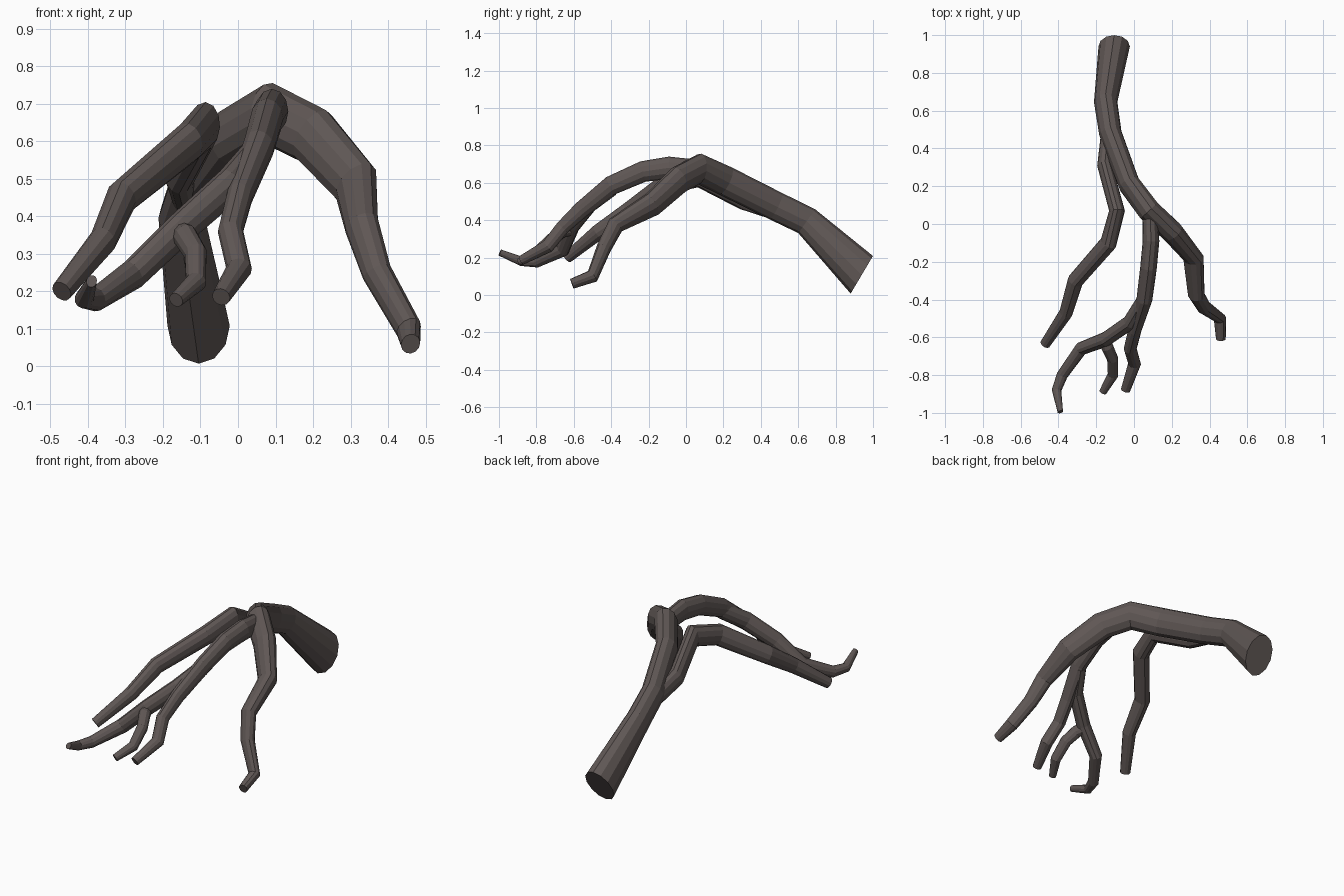
import bpy, bmesh, math
from mathutils import Vector

SIDES = 12
bark = bpy.data.materials.new("bark")
bark.diffuse_color = (0.115, 0.095, 0.09, 1)


def limb(name, stations, start_dir=None):
    """Faceted tube: each station is x, y, z, half width, half height."""
    pts = [Vector(s[:3]) for s in stations]
    n = len(pts)
    segs = [(pts[i + 1] - pts[i]).normalized() for i in range(n - 1)]
    bm = bmesh.new()
    rings, side = [], None
    for i, s in enumerate(stations):
        t = (segs[max(i - 1, 0)] + segs[min(i, n - 2)]).normalized()
        if i == 0 and start_dir:
            t = Vector(start_dir).normalized()
        # carry the cross-section along the path without twisting
        side = t.cross(Vector((0, 0, 1))) if side is None else side - t * side.dot(t)
        side.normalize()
        up = side.cross(t)
        ring = []
        for k in range(SIDES):
            a = 2 * math.pi * k / SIDES
            ring.append(bm.verts.new(pts[i] + side * s[3] * math.cos(a) + up * s[4] * math.sin(a)))
        rings.append(ring)
    for a, b in zip(rings, rings[1:]):
        for k in range(SIDES):
            j = (k + 1) % SIDES
            bm.faces.new((a[k], a[j], b[j], b[k]))
    bm.faces.new(rings[0])
    bm.faces.new(rings[-1])
    bmesh.ops.recalc_face_normals(bm, faces=bm.faces)
    mesh = bpy.data.meshes.new(name)
    bm.to_mesh(mesh)
    bm.free()
    mesh.materials.append(bark)
    ob = bpy.data.objects.new(name, mesh)
    bpy.context.collection.objects.link(ob)
    return ob


# Thick trunk, arching over and running on into the right branch
limb("trunk_and_right_branch", [
    (-0.105, 0.94, 0.108, .083, .117),
    (-0.15, 0.645, 0.395, .062, .078),
    (-0.125, 0.48, 0.475, .06, .078),
    (-0.025, 0.21, 0.61, .058, .08),
    (0.08, 0.07, 0.675, .062, .082),
    (0.20, -0.04, 0.615, .06, .078),
    (0.315, -0.18, 0.485, .05, .07),
    (0.33, -0.375, 0.375, .042, .05),
    (0.37, -0.44, 0.25, .038, .042),
    (0.455, -0.50, 0.10, .032, .038),
    (0.46, -0.61, 0.06, .025, .028),
], start_dir=(0, -0.86, 0.51))

# Left branch, leaving the trunk halfway
limb("left_branch", [
    (-0.14, 0.48, 0.45, .035, .05),
    (-0.155, 0.31, 0.51, .04, .055),
    (-0.09, 0.07, 0.64, .042, .065),
    (-0.135, -0.10, 0.595, .045, .058),
    (-0.31, -0.30, 0.45, .042, .05),
    (-0.36, -0.47, 0.335, .036, .042),
    (-0.47, -0.635, 0.20, .028, .03),
])

# Middle branch with its straight continuation
limb("middle_branch", [
    (0.085, 0.09, 0.665, .04, .055),
    (0.09, -0.09, 0.68, .044, .06),
    (0.077, -0.23, 0.66, .044, .056),
    (0.055, -0.40, 0.585, .042, .052),
    (0.005, -0.56, 0.455, .035, .045),
    (-0.02, -0.66, 0.36, .034, .038),
    (0.003, -0.74, 0.26, .034, .036),
    (-0.045, -0.88, 0.185, .025, .025),
])

# Fork of the middle branch, curling at the tip
limb("forked_branch", [
    (0.05, -0.40, 0.57, .035, .045),
    (-0.02, -0.52, 0.485, .04, .048),
    (-0.15, -0.61, 0.37, .038, .045),
    (-0.28, -0.66, 0.245, .035, .042),
    (-0.38, -0.80, 0.178, .03, .032),
    (-0.41, -0.88, 0.18, .026, .026),
    (-0.39, -0.995, 0.227, .014, .018),
])

# Small twig under the fork
limb("twig", [
    (-0.16, -0.60, 0.355, .028, .035),
    (-0.14, -0.655, 0.345, .032, .036),
    (-0.113, -0.715, 0.30, .03, .034),
    (-0.112, -0.80, 0.225, .028, .03),
    (-0.165, -0.89, 0.177, .02, .02),
])
